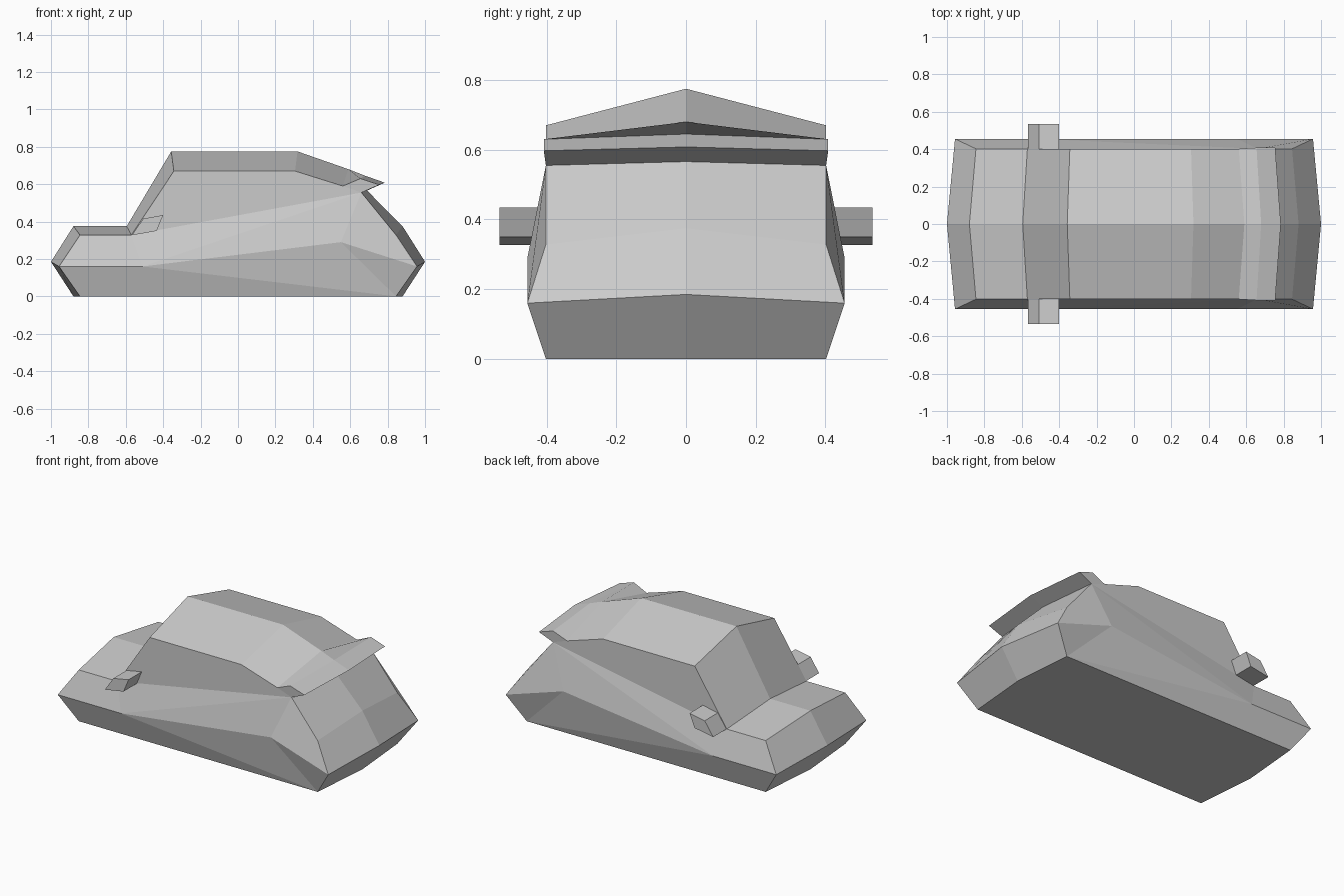
import bpy, bmesh

cube = bpy.data.objects.get("Cube")
if cube:
    bpy.data.objects.remove(cube, do_unlink=True)

paint = bpy.data.materials.new("light grey")
paint.use_nodes = True
GREY = (0.6, 0.6, 0.6, 1)
paint.diffuse_color = GREY
paint.node_tree.nodes["Principled BSDF"].inputs["Base Color"].default_value = GREY


def finish(name, bm):
    bmesh.ops.remove_doubles(bm, verts=bm.verts, dist=0.0005)
    bmesh.ops.recalc_face_normals(bm, faces=bm.faces)
    mesh = bpy.data.meshes.new(name)
    bm.to_mesh(mesh)
    bm.free()
    mesh.materials.append(paint)
    ob = bpy.data.objects.new(name, mesh)
    bpy.context.collection.objects.link(ob)
    return ob


# Body stations: name -> centre-line (x, z) and side-edge (x, y, z)
stations = {
    "nose_floor": ((-.88, 0), (-.845, .402, 0)),
    "nose": ((-1, .185), (-.957, .455, .16)),
    "hood_front": ((-.88, .375), (-.845, .402, .328)),
    "hood_back": ((-.595, .375), (-.57, .402, .328)),
    "roof_front": ((-.357, .775), (-.343, .402, .67)),
    "roof_back": ((.318, .775), (.305, .402, .67)),
    "roof_end": ((.59, .68), (.56, .402, .59)),
    "wing_top": ((.68, .645), (.655, .408, .63)),
    "wing_tip": ((.785, .608), (.755, .408, .597)),
    "wing_under": ((.69, .566), (.66, .402, .555)),
    "trunk": ((.88, .375), (.845, .402, .328)),
    "tail": ((1, .185), (.957, .455, .16)),
    "tail_floor": ((.88, 0), (.845, .402, 0)),
}
# Side-only points of the sill crease
extra = {"sill_front": (-.51, .455, .16), "sill_peak": (.55, .455, .29)}

# Side panels: greenhouse, wing end, shoulder band and lower band
panels = [
    "hood_back roof_front roof_back roof_end wing_under",
    "roof_end wing_top wing_tip wing_under",
    "nose hood_front hood_back sill_front",
    "hood_back wing_under sill_front",
    "sill_front wing_under sill_peak",
    "wing_under trunk tail sill_peak",
    "nose_floor nose sill_front",
    "nose_floor sill_front tail_floor",
    "sill_front sill_peak tail_floor",
    "sill_peak tail tail_floor",
]

bm = bmesh.new()
centre = {n: bm.verts.new((c[0], 0, c[1])) for n, (c, e) in stations.items()}
for side in (-1, 1):
    edge = {n: bm.verts.new((e[0], side * e[1], e[2])) for n, (c, e) in stations.items()}
    edge.update({n: bm.verts.new((x, side * y, z)) for n, (x, y, z) in extra.items()})
    names = list(stations)
    for a, b in zip(names, names[1:] + names[:1]):
        bm.faces.new((centre[a], centre[b], edge[b], edge[a]))
    for panel in panels:
        bm.faces.new([edge[n] for n in panel.split()])
finish("car_body", bm)

# Wing mirrors: wedge section pushed out from each door
section = [(-.567, .327), (-.507, .415), (-.4, .435), (-.435, .35)]
for name, side in (("front_mirror", -1), ("back_mirror", 1)):
    bm = bmesh.new()
    inner, outer = ([bm.verts.new((x, side * y, z)) for x, z in section] for y in (.39, .535))
    bm.faces.new(inner)
    bm.faces.new(outer)
    for i in range(4):
        j = (i + 1) % 4
        bm.faces.new((inner[i], inner[j], outer[j], outer[i]))
    finish(name, bm)
